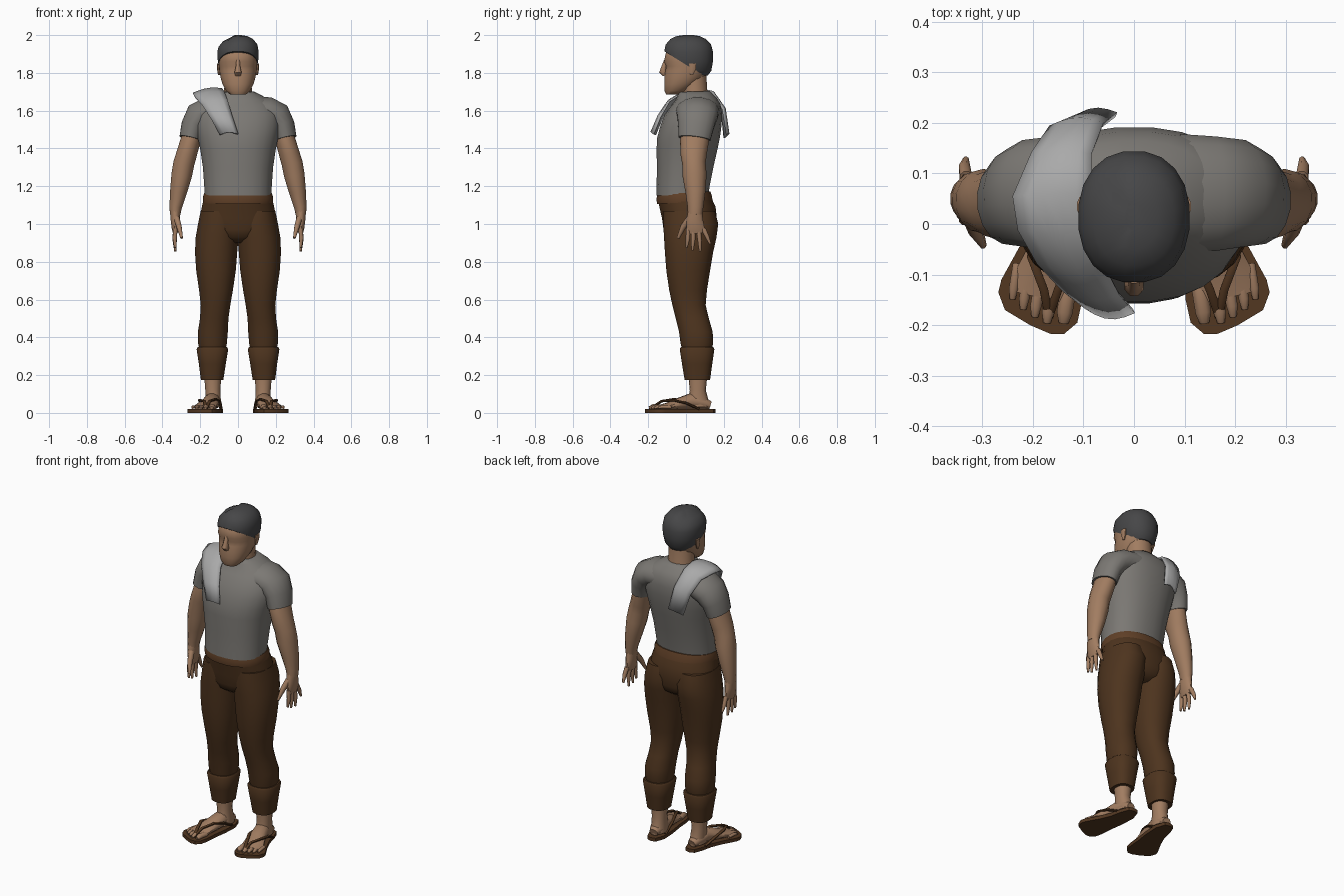
import bpy, bmesh, math
from mathutils import Vector


def material(name, r, g, b):
    m = bpy.data.materials.new(name)
    m.diffuse_color = (r, g, b, 1)
    return m


SKIN = material("tan skin", 0.36, 0.205, 0.12)
SHIRT = material("grey cloth", 0.20, 0.19, 0.175)
PANTS = material("dark brown cloth", 0.075, 0.034, 0.013)
BELT = material("brown waistband", 0.115, 0.05, 0.02)
HAIR = material("charcoal hair", 0.062, 0.062, 0.064)
TOWEL = material("pale grey towel", 0.40, 0.40, 0.40)
SANDAL = material("brown leather", 0.085, 0.038, 0.015)


def finish(bm, name, mat, mirror=False, angle=50):
    bmesh.ops.recalc_face_normals(bm, faces=bm.faces)
    me = bpy.data.meshes.new(name)
    bm.to_mesh(me)
    bm.free()
    me.materials.append(mat)
    me.shade_smooth()
    me.set_sharp_from_angle(angle=math.radians(angle))
    ob = bpy.data.objects.new(name, me)
    bpy.context.collection.objects.link(ob)
    if mirror:
        ob.modifiers.new("mirror", 'MIRROR')
    return ob


def skin_rings(rings):
    """Join point rings into a capped bmesh."""
    bm = bmesh.new()
    vs = [[bm.verts.new(p) for p in r] for r in rings]
    n = len(vs[0])
    for a, b in zip(vs, vs[1:]):
        for i in range(n):
            bm.faces.new((a[i], a[(i + 1) % n], b[(i + 1) % n], b[i]))
    bm.faces.new(vs[0])
    bm.faces.new(vs[-1])
    return bm


def oval(n, p):
    for i in range(n):
        t = 2 * math.pi * (i + 0.5) / n
        c, s = math.cos(t), math.sin(t)
        yield (math.copysign(abs(c) ** (2 / p), c), math.copysign(abs(s) ** (2 / p), s))


def loft_bm(rows, n=20, p=2.2, tilt=0):
    """Horizontal sections given as (z, x0, x1, y0, y1)."""
    rings = []
    for z, x0, x1, y0, y1 in rows:
        ring = []
        for c, s in oval(n, p):
            y = (y0 + y1) / 2 + s * (y1 - y0) / 2
            ring.append(((x0 + x1) / 2 + c * (x1 - x0) / 2, y, z + tilt * y))
        rings.append(ring)
    return skin_rings(rings)


def loft(name, mat, rows, mirror=False, **kw):
    return finish(loft_bm(rows, **kw), name, mat, mirror)


def centred(rows):
    return [(z, -x, x, y0, y1) for z, x, y0, y1 in rows]


def tube(name, mat, pts, ref=(0, 1, 0), n=12, mirror=True):
    """Path points (x, y, z, radius across, radius along ref)."""
    pos = [Vector(p[:3]) for p in pts]
    rings = []
    for i, p in enumerate(pts):
        t = (pos[min(i + 1, len(pos) - 1)] - pos[max(i - 1, 0)]).normalized()
        b = Vector(ref)
        b = (b - t * b.dot(t)).normalized()
        a = t.cross(b)
        rings.append([pos[i] + a * c * p[3] + b * s * p[4] for c, s in oval(n, 2)])
    return finish(skin_rings(rings), name, mat, mirror)


# Head, neck, nose and ears
loft("head", SKIN, centred([
    (1.685, .042, -.105, -.035), (1.705, .064, -.115, .01), (1.74, .083, -.116, .06),
    (1.775, .093, -.116, .10), (1.81, .099, -.110, .115), (1.835, .101, -.106, .12),
    (1.86, .103, -.117, .125), (1.90, .102, -.110, .125), (1.94, .09, -.085, .11),
    (1.97, .06, -.05, .07)]))
tube("neck", SKIN, [(0, .055, 1.62, .085, .075), (0, .045, 1.69, .075, .07),
                    (0, .04, 1.80, .072, .068)], mirror=False, n=16)
tube("nose", SKIN, [(0, -.108, 1.865, .011, .01), (0, -.118, 1.83, .013, .014),
                    (0, -.122, 1.805, .02, .022), (0, -.112, 1.788, .016, .012)],
     mirror=False, n=8)
tube("ear", SKIN, [(.1, .03, 1.79, .006, .008), (.103, .035, 1.82, .009, .018),
                   (.104, .035, 1.85, .009, .02)], n=8)

# Hair cap, cut along a sloping hairline, with a swept-over top
bm = loft_bm(centred([
    (1.785, .075, -.10, .115), (1.81, .095, -.11, .135), (1.86, .108, -.113, .144),
    (1.91, .111, -.117, .145), (1.95, .104, -.109, .134), (1.98, .08, -.083, .105),
    (1.995, .048, -.05, .072), (2.0, .018, -.015, .04)]))
bmesh.ops.bisect_plane(bm, geom=bm.verts[:] + bm.edges[:] + bm.faces[:],
                       plane_co=(0, -.10, 1.905), plane_no=(0, -.105, -.17), clear_outer=True)
bmesh.ops.holes_fill(bm, edges=[e for e in bm.edges if e.is_boundary])
for v in bm.verts:
    if v.co.z > 1.93 and v.co.x < -.03:
        v.co.z -= .012
finish(bm, "hair", HAIR)

# Shirt body and sleeves
loft("shirt", SHIRT, centred([
    (1.155, .178, -.158, .12), (1.20, .180, -.157, .127), (1.30, .187, -.155, .147),
    (1.40, .202, -.157, .17), (1.46, .215, -.154, .182), (1.52, .225, -.138, .19),
    (1.58, .222, -.115, .192), (1.63, .195, -.078, .183), (1.66, .16, -.055, .165),
    (1.685, .115, -.045, .142), (1.70, .085, -.04, .128)]), n=24, p=2.25, tilt=.03)
tube("sleeve", SHIRT, [
    (.09, .06, 1.60, .08, .12), (.16, .06, 1.595, .078, .115), (.205, .06, 1.57, .08, .108),
    (.236, .053, 1.52, .066, .097), (.252, .045, 1.452, .06, .086)], n=16)

# Arms and spread hands
tube("arm", SKIN, [
    (.22, .055, 1.55, .05, .07), (.252, .045, 1.44, .054, .076), (.272, .04, 1.37, .056, .07),
    (.287, .042, 1.32, .057, .062), (.298, .045, 1.26, .056, .064),
    (.315, .05, 1.17, .046, .053), (.330, .05, 1.09, .034, .042),
    (.333, .048, 1.05, .028, .038)], n=14)
tube("palm", SKIN, [(.332, .048, 1.07, .028, .038), (.332, .046, 1.02, .025, .046),
                    (.332, .05, .975, .019, .050), (.332, .052, .95, .012, .044)])
for i, (y0, y1, z1) in enumerate([(.012, .003, .875), (.038, .034, .86),
                                  (.066, .075, .855), (.092, .128, .895)]):
    tube("finger_%d" % (i + 1), SKIN, [
        (.332, y0, .975, .013, .014), (.335, (y0 + y1) / 2 + .002, (.97 + z1) / 2, .012, .012),
        (.332, y1, z1, .006, .006)], n=8)
tube("thumb", SKIN, [(.325, .02, 1.03, .017, .02), (.312, -.015, .985, .015, .016),
                     (.298, -.042, .925, .007, .008)], n=8)

# Waistband and trousers
loft("waistband", BELT, centred([(1.115, .186, -.154, .142), (1.14, .188, -.158, .138),
                                 (1.165, .180, -.152, .13)]), n=24, tilt=.06)
loft("trouser_seat", PANTS, centred([
    (.90, .07, -.06, .10), (.93, .15, -.105, .145), (.97, .20, -.12, .158),
    (1.03, .204, -.128, .164), (1.09, .193, -.142, .158), (1.14, .182, -.15, .135)]), n=24)
loft("trouser_leg", PANTS, [
    (.33, .065, .205, -.02, .135), (.37, .058, .212, -.03, .145), (.43, .053, .213, -.038, .142),
    (.50, .050, .202, -.055, .122), (.57, .040, .198, -.073, .105), (.65, .026, .207, -.09, .112),
    (.75, .011, .222, -.105, .128), (.85, .003, .229, -.113, .145), (.93, -.004, .225, -.118, .163),
    (1.0, -.006, .213, -.122, .172), (1.07, .01, .198, -.12, .155)], mirror=True)
loft("trouser_cuff", PANTS, [
    (.175, .077, .197, -.008, .128), (.26, .064, .208, -.022, .140),
    (.338, .051, .220, -.034, .151), (.348, .058, .214, -.028, .146)], mirror=True, p=2.5)

# Ankles, feet and toes
loft("ankle", SKIN, [
    (.03, .088, .172, .0, .128), (.07, .09, .172, .012, .118), (.12, .093, .174, .02, .105),
    (.22, .085, .182, .01, .115)], mirror=True, n=14)
tube("foot", SKIN, [
    (.128, .128, .04, .026, .022), (.131, .09, .052, .040, .034), (.137, .03, .062, .042, .045),
    (.152, -.04, .047, .052, .032), (.172, -.10, .034, .062, .019),
    (.182, -.145, .029, .060, .012)], ref=(0, 0, 1))
for i, (x, y, r) in enumerate([(.137, -.195, .017), (.170, -.195, .013), (.194, -.183, .012),
                               (.217, -.168, .011), (.238, -.148, .010)]):
    tube("toe_%d" % (i + 1), SKIN, [
        (x - .008, y + .07, .030, r, r * .8), (x, y + .02, .032, r, r * .9),
        (x + .002, y, .026, r * .6, r * .5)], ref=(0, 0, 1), n=8)

# Sandal soles and straps
outline = [(.10, .148), (.13, .155), (.158, .145), (.176, .10), (.192, .03), (.218, -.03),
           (.262, -.11), (.268, -.135), (.255, -.17), (.205, -.20), (.165, -.217), (.138, -.217),
           (.112, -.195), (.102, -.15), (.097, -.08), (.085, 0), (.08, .09)]
finish(skin_rings([[(x, y, z) for x, y in outline] for z in (0, .02)]),
       "sandal_sole", SANDAL, True, 40)
for side, pts in (("inner", [(.168, -.183, .025), (.15, -.13, .062), (.118, -.06, .073),
                             (.096, 0, .058), (.09, .07, .02)]),
                  ("outer", [(.168, -.183, .025), (.178, -.13, .062), (.203, -.065, .067),
                             (.198, 0, .052), (.180, .07, .02)])):
    tube("sandal_strap_" + side, SANDAL, [p + (.009, .007) for p in pts], ref=(0, 0, 1), n=8)

# Towel draped over one shoulder: (inner edge, outer edge) from front to back
rows = [((0, -.172, 1.475), (-.095, -.163, 1.472)), ((-.03, -.137, 1.565), (-.14, -.128, 1.555)),
        ((-.055, -.088, 1.65), (-.19, -.075, 1.63)), ((-.072, -.02, 1.695), (-.228, -.01, 1.672)),
        ((-.085, .06, 1.715), (-.238, .055, 1.69)), ((-.085, .135, 1.70), (-.2, .14, 1.665)),
        ((-.062, .195, 1.61), (-.165, .19, 1.585)), ((-.035, .216, 1.475), (-.125, .203, 1.455))]
bm = bmesh.new()
grid = []
for a, b in rows:
    a, b = Vector(a), Vector(b)
    out = Vector((0, (a.y - .03) * .08, .012))
    grid.append([bm.verts.new(a.lerp(b, k / 5) + out * math.sin(math.pi * k / 5))
                 for k in range(6)])
for r, s in zip(grid, grid[1:]):
    for k in range(5):
        bm.faces.new((r[k], r[k + 1], s[k + 1], s[k]))
towel = finish(bm, "towel", TOWEL)
sol = towel.modifiers.new("thickness", 'SOLIDIFY')
sol.thickness = .01
sol.offset = 0
